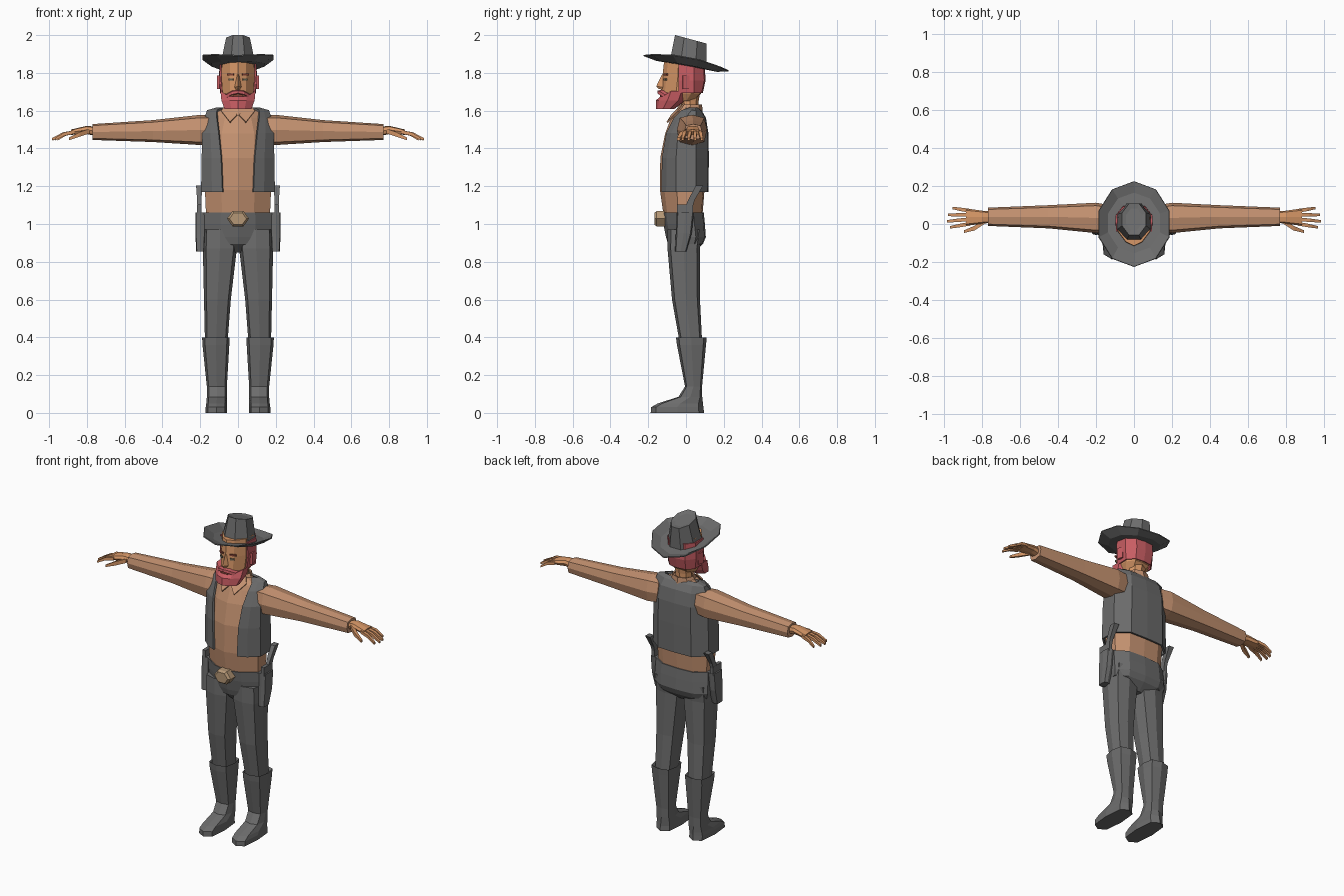
import bpy, bmesh, math
from mathutils import Matrix, Vector


def material(name, rgb):
    m = bpy.data.materials.new(name)
    m.diffuse_color = (*rgb, 1)
    return m


GREY = material("dark grey cloth", (0.150, 0.150, 0.150))
SHIRT = material("tan shirt", (0.56, 0.29, 0.165))
SKIN = material("skin", (0.68, 0.31, 0.135))
HAIR = material("red hair", (0.58, 0.11, 0.125))
BRASS = material("buckle tan", (0.46, 0.31, 0.18))
BROW = material("brow brown", (0.22, 0.055, 0.035))
EYE = material("eye grey", (0.13, 0.12, 0.08))


def finish(name, bm, mat, mirror, solid=0):
    bmesh.ops.recalc_face_normals(bm, faces=bm.faces)
    me = bpy.data.meshes.new(name)
    bm.to_mesh(me)
    bm.free()
    me.materials.append(mat)
    ob = bpy.data.objects.new(name, me)
    bpy.context.collection.objects.link(ob)
    if mirror:
        ob.modifiers.new("mirror", 'MIRROR')
    if solid:
        s = ob.modifiers.new("thickness", 'SOLIDIFY')
        s.thickness = solid
        s.offset = 0
    return ob


def loft(name, rings, mat, mirror=False, closed=True, cap=True, solid=0):
    """Skin a list of rings (or open strips) with quads."""
    bm = bmesh.new()
    rows = [[bm.verts.new(p) for p in r] for r in rings]
    n = len(rows[0])
    for a, b in zip(rows, rows[1:]):
        for i in range(n if closed else n - 1):
            j = (i + 1) % n
            bm.faces.new((a[i], a[j], b[j], b[i]))
    if closed and cap:
        bm.faces.new(rows[0])
        bm.faces.new(rows[-1])
    return finish(name, bm, mat, mirror, solid)


def box(name, center, size, mat, mirror=False, rot=0, axis='Z'):
    bm = bmesh.new()
    m = (Matrix.Translation(center) @ Matrix.Rotation(math.radians(rot), 4, axis)
         @ Matrix.Diagonal((*size, 1)))
    bmesh.ops.create_cube(bm, size=1, matrix=m)
    return finish(name, bm, mat, mirror)


def ring(t, u, v, ru, rv, axis='z', n=8, ph=0.0, square=1.0):
    """Polygon across an axis; square > 1 pushes the odd corners outwards."""
    pts = []
    for k in range(n):
        a = math.radians(ph) + 2 * math.pi * k / n
        s = square if k % 2 else 1
        p, q = u + ru * s * math.cos(a), v + rv * s * math.sin(a)
        pts.append({'x': (t, p, q), 'y': (p, t, q), 'z': (p, q, t)}[axis])
    return pts


def section(z, w, yf, yb):
    """Symmetric ten-sided body section."""
    d = yb - yf
    half = [(0, yf), (.5 * w, yf + .1 * d), (w, yf + .38 * d),
            (w, yf + .75 * d), (.6 * w, yb - .03 * d), (0, yb)]
    pts = half + [(-x, y) for x, y in half[-2:0:-1]]
    return [(x, y, z) for x, y in pts]


# shirt body
loft("shirt", [section(*r) for r in (
    (1.02, .168, -.115, .085), (1.18, .175, -.138, .098), (1.35, .178, -.136, .108),
    (1.48, .172, -.11, .105), (1.56, .14, -.08, .09), (1.585, .125, -.067, .075),
    (1.615, .07, -.045, .06))], SHIRT)


# open vest
def vest_strip(z, w, gap, yf, yb):
    ys = min(.03, max(-.05, yf + .06))
    y1 = yf + min(.025, .5 * (ys - yf))
    return [(gap, yf, z), ((gap + w) / 2, y1, z), (w, ys, z),
            (w, .05, z), (.6 * w, yb - .004, z), (0, yb, z)]


loft("vest", [vest_strip(*r) for r in (
    (1.17, .19, .08, -.125, .113), (1.35, .187, .087, -.122, .115),
    (1.48, .184, .10, -.1, .113), (1.56, .172, .11, -.06, .1),
    (1.598, .16, .11, -.02, .078), (1.612, .11, .08, .02, .06))],
    GREY, mirror=True, closed=False, solid=.012)

# collar flaps and band
bm = bmesh.new()
bm.faces.new([bm.verts.new(p) for p in (
    (.004, -.075, 1.578), (.042, -.1, 1.538), (.088, -.04, 1.597), (.062, -.01, 1.638))])
finish("collar_flap", bm, SHIRT, True, .008)
loft("collar_band", [ring(1.585, 0, .015, .085, .07), ring(1.632, 0, .025, .064, .056)],
     SHIRT, cap=False, solid=.008)

# sleeves
loft("sleeve", [ring(x, cy, cz, ry, rz, 'x', square=1.14) for x, cy, cz, ry, rz in (
    (.13, .03, 1.50, .07, .075), (.2, .032, 1.498, .08, .08),
    (.45, .038, 1.492, .061, .058), (.77, .038, 1.487, .048, .042))], SHIRT, mirror=True)

# hands: palm, four fingers, thumb
loft("palm", [ring(x, cy, cz, ry, rz, 'x', square=1.12) for x, cy, cz, ry, rz in (
    (.75, .036, 1.49, .03, .024), (.80, .036, 1.498, .034, .022),
    (.885, .036, 1.486, .046, .014))], SKIN, mirror=True)
for name, y0, y1, reach in (("index", .001, -.018, .97), ("middle", .025, .014, .985),
                            ("ring", .048, .048, .98), ("little", .07, .084, .955)):
    loft(name + "_finger", [
        ring(.865, y0, 1.487, .014, .013, 'x', 4, 45),
        ring((.87 + reach) / 2, (y0 + y1) / 2, 1.476, .013, .013, 'x', 4, 45),
        ring(reach, y1, 1.448, .009, .009, 'x', 4, 45)], SKIN, mirror=True)
loft("thumb", [ring(.785, .015, 1.492, .018, .018, 'x', 4, 45),
               ring(.84, -.022, 1.474, .017, .017, 'x', 4, 45),
               ring(.895, -.04, 1.45, .01, .01, 'x', 4, 45)], SKIN, mirror=True)

# trousers: hips and legs
loft("trouser_hips", [section(*r) for r in (
    (1.06, .182, -.126, .094), (1.0, .185, -.12, .1), (.93, .186, -.106, .105),
    (.895, .178, -.095, .09), (.85, .05, -.05, .045))], GREY)
loft("trouser_leg", [ring(z, cx, cy, rx, ry, square=1.14) for z, cx, cy, rx, ry in (
    (.97, .096, -.005, .086, .092), (.87, .096, -.012, .09, .086),
    (.6, .109, 0, .071, .074), (.38, .115, .025, .06, .06))], GREY, mirror=True)

# boots
loft("boot", [ring(z, cx, (a + b) / 2, rx, (b - a) / 2, square=1.14) for z, cx, rx, a, b in (
    (.385, .117, .062, -.04, .095), (.4, .117, .073, -.053, .11), (.36, .117, .071, -.048, .106),
    (.14, .112, .053, -.005, .085), (.085, .112, .053, -.04, .086),
    (.05, .113, .055, -.15, .09), (.03, .115, .056, -.185, .092),
    (0, .115, .056, -.187, .096))], GREY, mirror=True)

# buckle
loft("buckle", [ring(y, 0, 1.028, r, r * .8, 'y', 6) for y, r in
                ((-.11, .058), (-.155, .058), (-.168, .045))], BRASS)

# holsters and pistols
loft("holster", [ring(z, .2, cy, rx, ry, square=1.2) for z, cy, rx, ry in (
    (1.06, -.004, .026, .046), (.95, -.012, .026, .042), (.855, -.028, .021, .03))],
    GREY, mirror=True)
box("pistol_frame", (.205, -.006, 1.075), (.022, .085, .055), GREY, True)
loft("pistol_grip", [ring(z, .205, cy, rx, ry, ph=45, n=4) for z, cy, rx, ry in (
    (1.08, .012, .014, .03), (1.125, .028, .016, .024), (1.165, .05, .02, .026),
    (1.205, .072, .024, .028))], GREY, mirror=True)

# neck and head
loft("neck", [ring(1.55, 0, .01, .058, .055), ring(1.65, 0, .022, .052, .045),
              ring(1.73, 0, .03, .055, .05)], SKIN)
loft("head", [section(*r) for r in (
    (1.65, .06, -.12, .04), (1.69, .082, -.134, .08), (1.78, .088, -.125, .09),
    (1.88, .084, -.114, .085))], SKIN)
loft("nose", [[(-.007, -.118, 1.79), (.007, -.118, 1.79), (0, -.127, 1.792)],
              [(-.019, -.12, 1.725), (.019, -.12, 1.725), (0, -.158, 1.728)],
              [(-.014, -.12, 1.712), (.014, -.12, 1.712), (0, -.142, 1.714)]], SKIN)
box("eye", (.037, -.110, 1.765), (.026, .008, .012), EYE, True, 25)
box("eyebrow", (.039, -.107, 1.791), (.04, .009, .01), BROW, True, 25)

# hair, ears, beard and moustache
loft("hair", [[(w, -.04, z), (w + .003, .042, z), (.62 * w, b - .006, z), (0, b, z)]
              for z, w, b in ((1.695, .087, .085), (1.76, .094, .099), (1.86, .09, .094))],
     HAIR, mirror=True, closed=False, solid=.009)
box("ear", (.1, .0, 1.75), (.014, .035, .07), HAIR, True, 15)
jaw = [section(*r) for r in ((1.61, .072, -.16, -.06), (1.655, .088, -.158, .0),
                             (1.705, .093, -.137, .015))]
jaw[2] = [(x, y, 1.675 if y < -.1 else z) for x, y, z in jaw[2]]
loft("beard", jaw, HAIR)
box("mouth", (0, -.134, 1.68), (.05, .009, .01), BROW)
loft("moustache", [
    [(0, -.125, 1.711), (0, -.15, 1.706), (0, -.152, 1.692), (0, -.125, 1.688)],
    [(.032, -.11, 1.707), (.032, -.14, 1.702), (.032, -.143, 1.686), (.032, -.11, 1.683)],
    [(.062, -.085, 1.688), (.062, -.112, 1.685), (.062, -.115, 1.668), (.062, -.085, 1.666)]],
    HAIR, mirror=True)

# hat brim: tilted down at the back, curled up at the sides
inner = [(x, y, 1.84 - .18 * y) for x, y, z in ring(0, 0, .01, .085, .095, n=10, ph=90)]
mid = [(x, y, 1.838 - .18 * y + .4 * x * x) for x, y, z in ring(0, 0, .005, .145, .16, n=10, ph=90)]
outer = [(x, y, 1.852 - .18 * y + .9 * x * x) for x, y, z in ring(0, 0, 0, .195, .225, n=10, ph=90)]
loft("hat_brim", [inner, mid, outer], GREY, cap=False, solid=.006)

# hat crown with a shallow dent
crown = []
for cy, rx, ry, z0, slope in ((.01, .1, .105, 1.838, -.18), (.025, .068, .09, 1.978, -.27),
                              (.025, .045, .06, 1.972, -.27)):
    crown.append([(x, y, z0 + slope * (y - cy))
                  for x, y, z in ring(0, 0, cy, rx, ry, ph=22.5)])
loft("hat_crown", crown, GREY)
